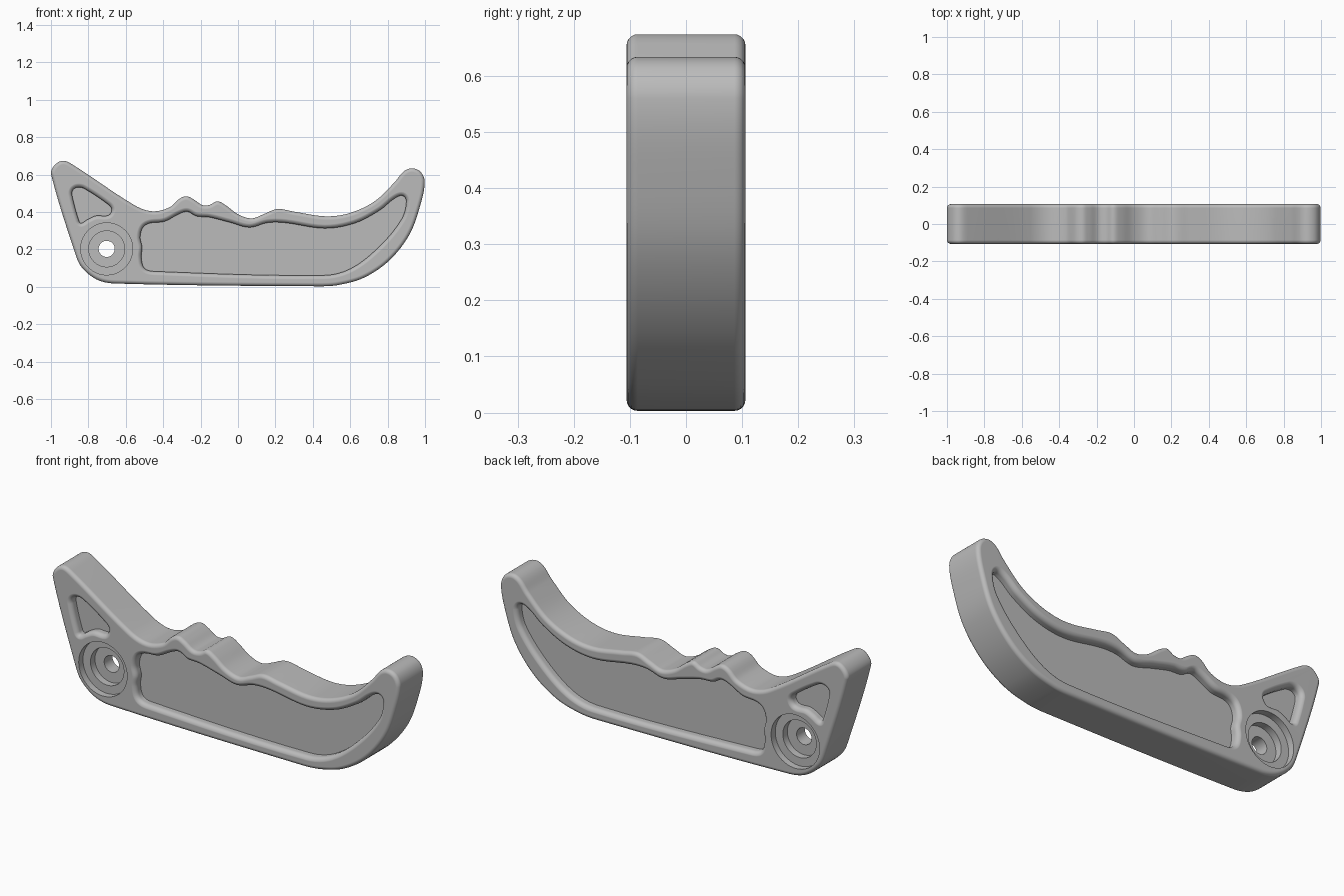
import bpy
import bmesh
from math import sin, cos, pi, radians
from mathutils import Vector
from mathutils.geometry import interpolate_bezier

default = bpy.data.objects.get("Cube")
if default:
    bpy.data.objects.remove(default, do_unlink=True)

HALF = 0.106      # half thickness
ROUND = 0.02      # outer edge rounding
FLARE = 0.024     # rounding of the pocket rims
DEPTH = 0.045     # pocket depth

metal = bpy.data.materials.new("satin grey")
metal.use_nodes = True
grey = (0.5, 0.5, 0.5, 1)
metal.diffuse_color = grey
metal.node_tree.nodes["Principled BSDF"].inputs["Base Color"].default_value = grey


def smooth_loop(points, steps=6):
    """Closed smooth curve through the points, straight on long spans."""
    pts = [Vector(p) for p in points]
    n = len(pts)
    tangents = [(pts[(i + 1) % n] - pts[i - 1]).normalized() for i in range(n)]
    loop = []
    for i in range(n):
        a, b = pts[i], pts[(i + 1) % n]
        reach = (b - a).length / 3
        curve = interpolate_bezier(a, a + tangents[i] * reach,
                                   b - tangents[(i + 1) % n] * reach, b, steps + 1)
        loop += [Vector(p[:2]) for p in curve[:-1]]
    return loop


def outward_normals(loop):
    n = len(loop)
    area = sum(loop[i - 1].cross(loop[i]) for i in range(n))
    side = 1 if area > 0 else -1
    normals = []
    for i in range(n):
        t = (loop[i] - loop[i - 1]).normalized() + (loop[(i + 1) % n] - loop[i]).normalized()
        normals.append(Vector((t.y, -t.x)).normalized() * side)
    return normals


def stacked_solid(name, loop, profile):
    """Closed solid from (offset, y) rings of one outline."""
    normals = outward_normals(loop)
    n = len(loop)
    bm = bmesh.new()
    rings = []
    for offset, y in profile:
        ring = [p + m * offset for p, m in zip(loop, normals)]
        rings.append([bm.verts.new((p.x, y, p.y)) for p in ring])
    for low, high in zip(rings, rings[1:]):
        for i in range(n):
            j = (i + 1) % n
            bm.faces.new((low[i], low[j], high[j], high[i]))
    bm.faces.new(rings[0])
    bm.faces.new(rings[-1])
    bmesh.ops.recalc_face_normals(bm, faces=bm.faces)
    mesh = bpy.data.meshes.new(name)
    bm.to_mesh(mesh)
    bm.free()
    mesh.materials.append(metal)
    obj = bpy.data.objects.new(name, mesh)
    bpy.context.collection.objects.link(obj)
    return obj


# Outer outline: front prong, finger grips, curved tail, flat base
outline = smooth_loop([
    (-0.999, 0.6), (-0.985, 0.645), (-0.94, 0.674), (-0.89, 0.657),
    (-0.553, 0.436), (-0.457, 0.404), (-0.366, 0.425), (-0.313, 0.471),
    (-0.275, 0.484), (-0.238, 0.468), (-0.19, 0.437), (-0.152, 0.438),
    (-0.11, 0.457), (-0.067, 0.437), (0, 0.388), (0.072, 0.366),
    (0.136, 0.388), (0.21, 0.416), (0.3, 0.402), (0.468, 0.377),
    (0.596, 0.394), (0.73, 0.457), (0.837, 0.559), (0.885, 0.616),
    (0.93, 0.634), (0.977, 0.614), (0.998, 0.56), (0.976, 0.441),
    (0.917, 0.28), (0.81, 0.142), (0.676, 0.05), (0.543, 0.011),
    (0.436, 0.003), (-0.66, 0.018), (-0.757, 0.04), (-0.836, 0.105),
    (-0.869, 0.174)])

# Long recess following the grip
long_recess = smooth_loop([
    (-0.473, 0.34), (-0.393, 0.35), (-0.313, 0.391), (-0.27, 0.402),
    (-0.222, 0.378), (-0.152, 0.372), (-0.045, 0.345), (0.061, 0.318),
    (0.158, 0.343), (0.249, 0.343), (0.463, 0.313), (0.623, 0.34),
    (0.757, 0.409), (0.837, 0.473), (0.88, 0.487), (0.9, 0.457),
    (0.874, 0.361), (0.757, 0.217), (0.607, 0.1), (0.463, 0.062),
    (-0.447, 0.083), (-0.5, 0.1), (-0.517, 0.158), (-0.512, 0.21),
    (-0.523, 0.265), (-0.508, 0.318)])

# Small three-cornered recess in the prong
corner_recess = smooth_loop([
    (-0.887, 0.49), (-0.883, 0.517), (-0.858, 0.532), (-0.822, 0.525),
    (-0.69, 0.437), (-0.675, 0.41), (-0.695, 0.382), (-0.76, 0.38),
    (-0.805, 0.36), (-0.838, 0.341), (-0.85, 0.352)])

# Body with rounded edges
arc = [i * pi / 10 for i in range(6)]
front_edge = [(ROUND * (sin(a) - 1), -HALF + ROUND * (1 - cos(a))) for a in arc]
body = stacked_solid("handle_body", outline,
                     front_edge + [(o, -y) for o, y in reversed(front_edge)])

# Recess cutters: upright wall, then a rounded rim flaring onto the face
wall = [(0, HALF - DEPTH)]
wall += [(FLARE * (1 - cos(a)), HALF + 0.0004 - FLARE * (1 - sin(a))) for a in arc]
wall += [(FLARE, HALF + 0.03)]
cutters = []
for side, label in ((-1, "front"), (1, "back")):
    for shape, loop in (("long", long_recess), ("corner", corner_recess)):
        cutters.append(stacked_solid(f"{shape}_recess_cutter_{label}", loop,
                                     [(o, y * side) for o, y in wall]))

# Stepped bolt hole, the same from both sides
BOLT = 0.043
circle = [Vector((-0.702 + BOLT * cos(i * pi / 32), 0.203 + BOLT * sin(i * pi / 32)))
          for i in range(64)]
steps = [(0.139, -HALF - 0.03), (0.139, -HALF + 0.035), (0.096, -HALF + 0.035),
         (0.096, -HALF + 0.072), (BOLT, -HALF + 0.072)]
steps = [(r - BOLT, y) for r, y in steps]
cutters.append(stacked_solid("bolt_hole_cutter", circle,
                             steps + [(o, -y) for o, y in reversed(steps)]))

# Cut everything out of the body
bpy.ops.object.select_all(action='DESELECT')
body.select_set(True)
bpy.context.view_layer.objects.active = body
for cutter in cutters:
    cutter.hide_render = True
    cut = body.modifiers.new(cutter.name, 'BOOLEAN')
    cut.operation = 'DIFFERENCE'
    cut.solver = 'EXACT'
    cut.object = cutter
    bpy.ops.object.modifier_apply(modifier=cut.name)
    bpy.data.objects.remove(cutter, do_unlink=True)

# Smooth curves, crisp steps, flat faces
bpy.ops.object.shade_smooth_by_angle(angle=radians(35))
weighted = body.modifiers.new("flat_faces", 'WEIGHTED_NORMAL')
weighted.keep_sharp = True
